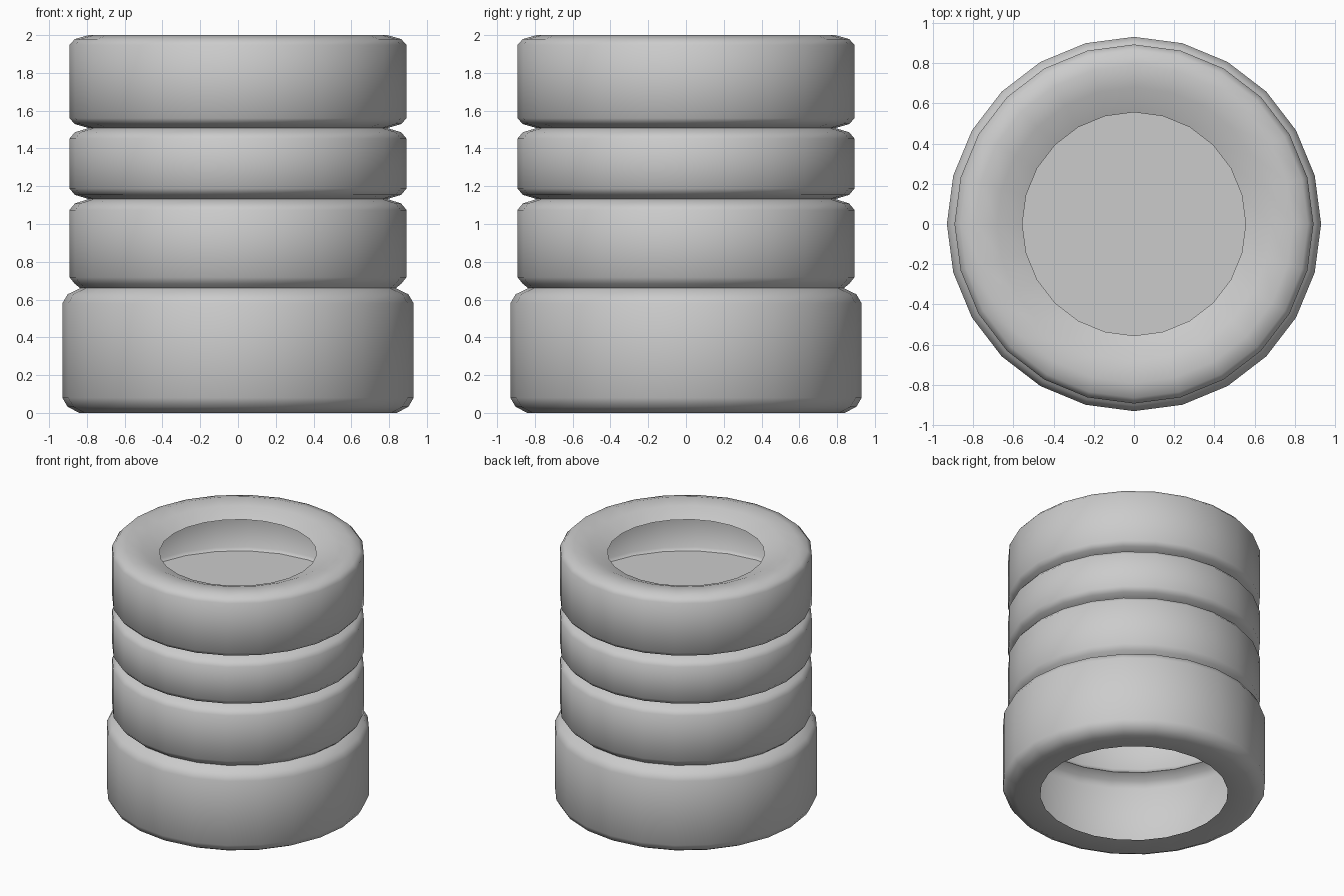
import bpy
import bmesh
from math import cos, sin, pi, radians

SIDES = 24

old = bpy.data.objects.get("Cube")
if old:
    bpy.data.objects.remove(old, do_unlink=True)

grey = bpy.data.materials.new("plain_grey")
grey.use_nodes = True
colour = (0.6, 0.6, 0.6, 1)
grey.diffuse_color = colour
grey.node_tree.nodes["Principled BSDF"].inputs["Base Color"].default_value = colour


def finish(bm, name):
    mesh = bpy.data.meshes.new(name)
    bm.to_mesh(mesh)
    bm.free()
    mesh.materials.append(grey)
    obj = bpy.data.objects.new(name, mesh)
    bpy.context.collection.objects.link(obj)
    bpy.ops.object.select_all(action='DESELECT')
    obj.select_set(True)
    bpy.context.view_layer.objects.active = obj
    bpy.ops.object.shade_smooth_by_angle(angle=radians(60))
    return obj


def ring(bm, r, z):
    return [bm.verts.new((r * cos(2 * pi * i / SIDES), r * sin(2 * pi * i / SIDES), z))
            for i in range(SIDES)]


def lathe(name, profile):
    """Revolve (radius, height) points, listed from bottom to top on the outside."""
    bm = bmesh.new()
    rings = [ring(bm, r, z) for r, z in profile]
    for low, high in zip(rings, rings[1:]):
        for i in range(SIDES):
            j = (i + 1) % SIDES
            bm.faces.new((low[i], low[j], high[j], high[i]))
    return finish(bm, name)


def tyre(name, r, bottom, top, inset_low, inset_high, bevel, lip_low=(), lip_high=()):
    """Hollow tread shell with two-step rounded shoulders and optional side walls."""
    lathe(name, [*lip_low,
                 (inset_low, bottom), (r - 0.028, bottom + bevel * 0.4), (r, bottom + bevel),
                 (r, top - bevel), (r - 0.028, top - bevel * 0.4), (inset_high, top),
                 *lip_high])


# Stacked tyres, bottom to top
tyre("bottom_tyre", 0.93, 0, 0.66, 0.84, 0.835, 0.08, lip_low=[(0.664, 0.012)])
tyre("lower_middle_tyre", 0.892, 0.66, 1.132, 0.835, 0.79, 0.058)
tyre("upper_middle_tyre", 0.892, 1.132, 1.508, 0.79, 0.79, 0.056)
tyre("top_tyre", 0.892, 1.508, 2, 0.79, 0.79, 0.052,
     lip_high=[(0.68, 1.982), (0.555, 1.93)])

# Flat floor inside the top tyre
bm = bmesh.new()
bm.faces.new(ring(bm, 0.87, 1.54))
finish(bm, "inner_floor")
